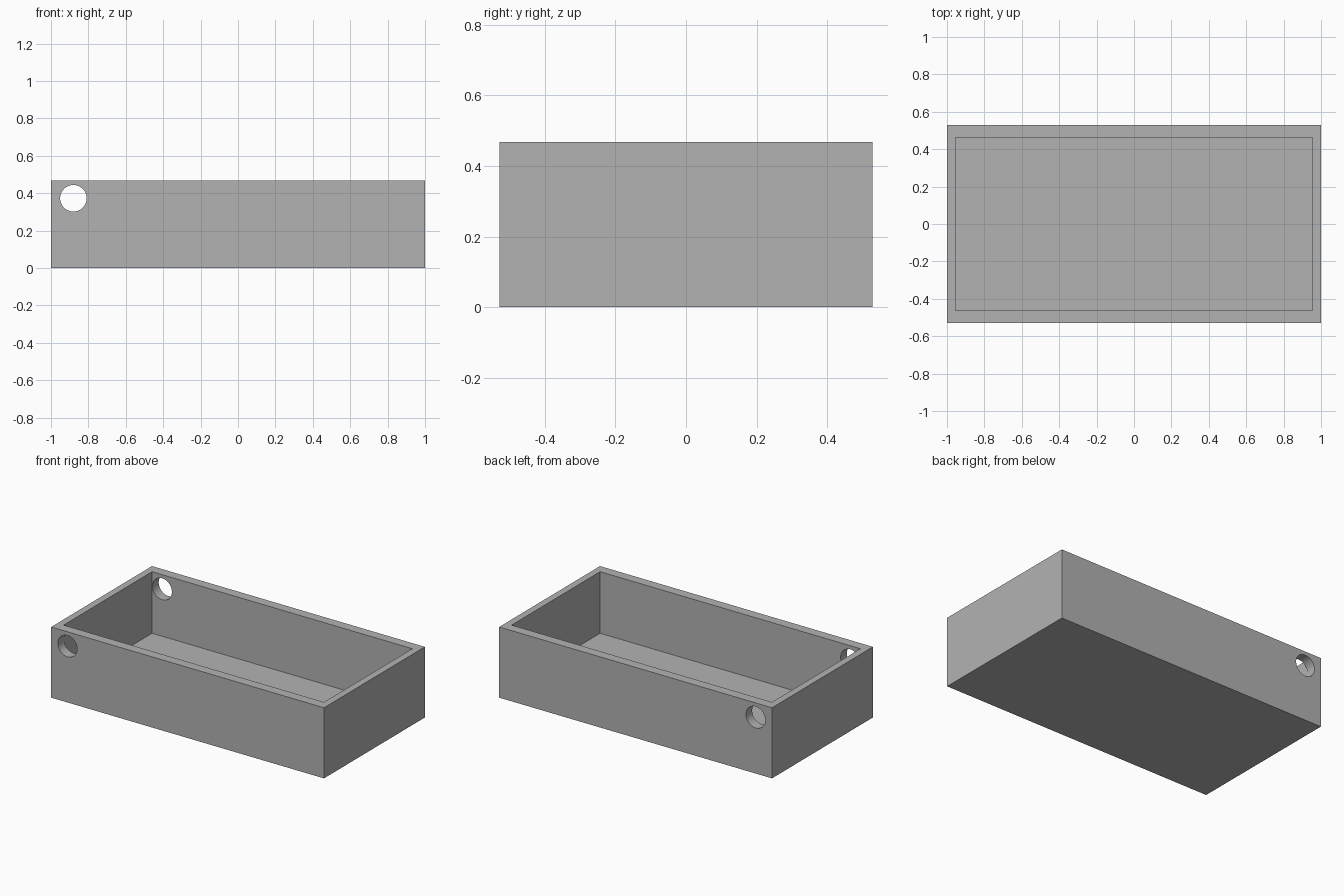
import bpy
import math

start = bpy.data.objects.get("Cube")
if start:
    bpy.data.objects.remove(start, do_unlink=True)

LENGTH, DEPTH, HEIGHT = 2.0, 1.056, 0.468
INNER_LENGTH, INNER_DEPTH, FLOOR = 1.908, 0.926, 0.06
HOLE_X, HOLE_Z, HOLE_RADIUS = -0.88, 0.373, 0.071

grey = bpy.data.materials.new("plain_grey")
grey.use_nodes = True
colour = (0.448, 0.448, 0.448, 1)
grey.diffuse_color = colour
grey.node_tree.nodes["Principled BSDF"].inputs["Base Color"].default_value = colour


def block(name, size, bottom):
    """Box of a given size, centred in plan, with its base at bottom."""
    bpy.ops.mesh.primitive_cube_add(size=1, location=(0, 0, bottom + size[2] / 2))
    obj = bpy.context.object
    obj.name = name
    obj.scale = size
    bpy.ops.object.transform_apply(location=True, rotation=True, scale=True)
    obj.data.materials.append(grey)
    return obj


def cut(target, cutter):
    """Subtract the cutter from the target, then discard it."""
    cutter.hide_render = True
    mod = target.modifiers.new("cut", 'BOOLEAN')
    mod.operation = 'DIFFERENCE'
    mod.solver = 'EXACT'
    mod.object = cutter
    bpy.context.view_layer.objects.active = target
    bpy.ops.object.modifier_apply(modifier=mod.name)
    bpy.data.objects.remove(cutter, do_unlink=True)


# Open tray: solid block hollowed from the top
tray = block("open_tray", (LENGTH, DEPTH, HEIGHT), 0)
cut(tray, block("cavity_cutter", (INNER_LENGTH, INNER_DEPTH, HEIGHT), FLOOR))

# Round cable hole straight through the front and back walls
bpy.ops.mesh.primitive_cylinder_add(
    vertices=48, radius=HOLE_RADIUS, depth=DEPTH * 1.5,
    location=(HOLE_X, 0, HOLE_Z), rotation=(math.pi / 2, 0, 0))
hole = bpy.context.object
hole.name = "hole_cutter"
hole.data.materials.append(grey)
cut(tray, hole)

# Smooth hole walls, sharp box edges
bpy.ops.object.select_all(action='DESELECT')
tray.select_set(True)
bpy.context.view_layer.objects.active = tray
bpy.ops.object.shade_smooth_by_angle(angle=math.radians(30))
